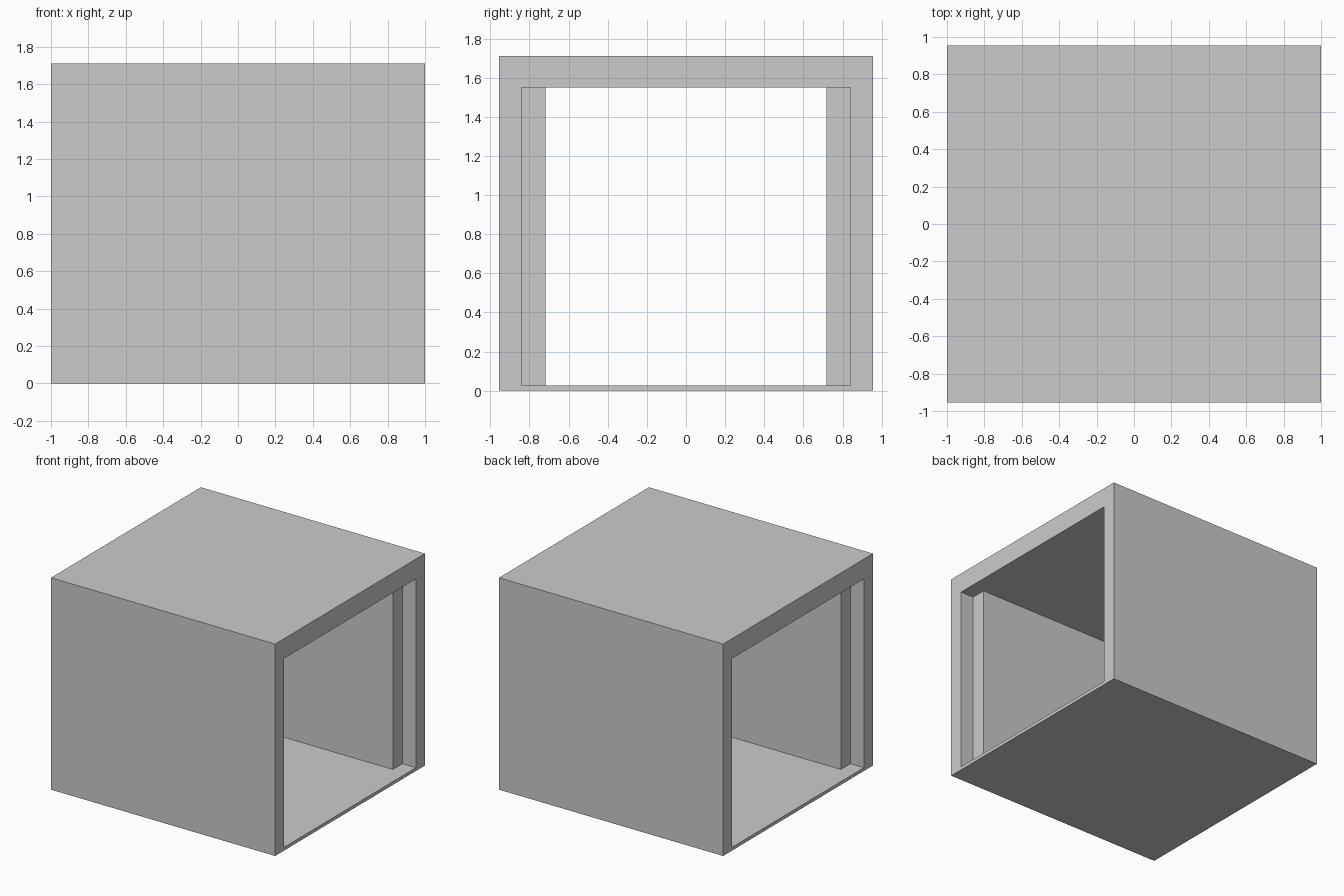
import bpy, bmesh

if "Cube" in bpy.data.objects:
    bpy.data.objects.remove(bpy.data.objects["Cube"])

HALF_Y, TOP = 0.955, 1.71
FLOOR, CEILING = 0.027, 1.549
WIDE, NARROW, RECESS = 0.84, 0.717, 0.12
END = 1.2  # passage cutter pokes out past both open ends


def prism(name, plan, z0, z1):
    """Extrude a flat plan outline from z0 up to z1."""
    bm = bmesh.new()
    face = bm.faces.new([bm.verts.new((x, y, z0)) for x, y in plan])
    ext = bmesh.ops.extrude_face_region(bm, geom=[face])
    verts = [v for v in ext["geom"] if isinstance(v, bmesh.types.BMVert)]
    bmesh.ops.translate(bm, verts=verts, vec=(0, 0, z1 - z0))
    bmesh.ops.recalc_face_normals(bm, faces=bm.faces)
    mesh = bpy.data.meshes.new(name)
    bm.to_mesh(mesh)
    bm.free()
    obj = bpy.data.objects.new(name, mesh)
    bpy.context.collection.objects.link(obj)
    return obj


# Outer block
shell = prism("tunnel_shell",
              [(-1, -HALF_Y), (1, -HALF_Y), (1, HALF_Y), (-1, HALF_Y)], 0, TOP)

# Passage: narrow in the middle, with a wider recess at each end
step = 1 - RECESS
side = [(-END, -WIDE), (-step, -WIDE), (-step, -NARROW),
        (step, -NARROW), (step, -WIDE), (END, -WIDE)]
plan = side + [(-x, -y) for x, y in side]
cutter = prism("passage_cutter", plan, FLOOR, CEILING)
cutter.hide_render = True
cutter.hide_set(True)

cut = shell.modifiers.new("passage", 'BOOLEAN')
cut.operation = 'DIFFERENCE'
cut.solver = 'EXACT'
cut.object = cutter
